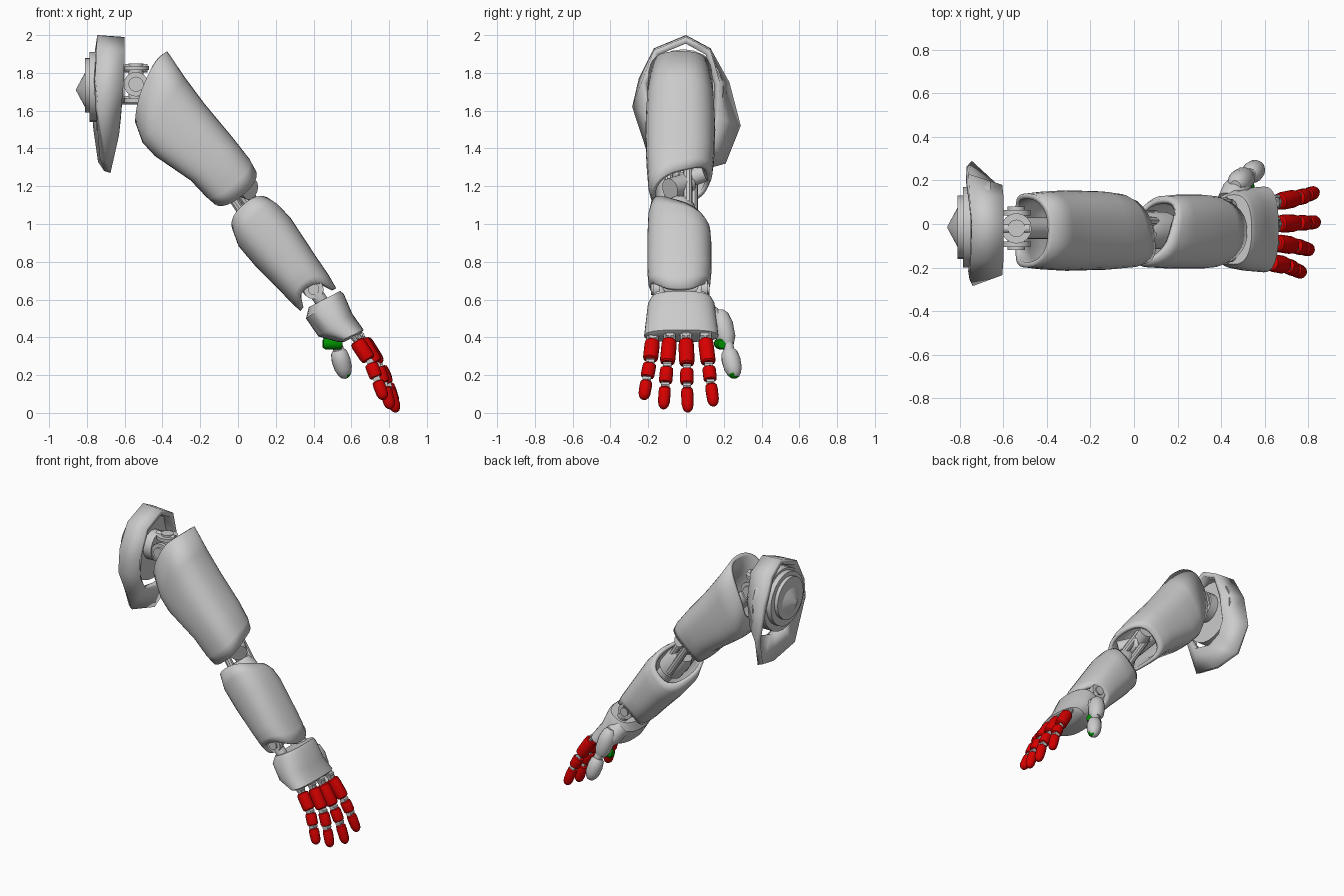
import bpy, bmesh, math
from mathutils import Vector as V

if "Cube" in bpy.data.objects:
    bpy.data.objects.remove(bpy.data.objects["Cube"])


def material(name, rgb):
    m = bpy.data.materials.new(name)
    m.diffuse_color = (*rgb, 1)
    m.use_nodes = True
    m.node_tree.nodes["Principled BSDF"].inputs["Base Color"].default_value = m.diffuse_color
    return m


GREY = material("light_grey", (0.6, 0.6, 0.6))
RED = material("red", (0.68, 0.0, 0.0))
GREEN = material("green", (0.0, 0.29, 0.0))


def skin(name, rings, mat, caps=True, thick=0, angle=35):
    """Join point rings into one surface, capped or given a wall thickness."""
    bm = bmesh.new()
    rows = [[bm.verts.new(p) for p in r] for r in rings]
    n = len(rows[0])
    for a, b in zip(rows, rows[1:]):
        for i in range(n):
            bm.faces.new((a[i], a[(i + 1) % n], b[(i + 1) % n], b[i]))
    if caps:
        bm.faces.new(rows[0])
        bm.faces.new(rows[-1])
    bmesh.ops.recalc_face_normals(bm, faces=bm.faces)
    # make sure the normals point outwards
    mid = sum((v.co for v in bm.verts), V()) / len(bm.verts)
    if sum(f.normal.dot(f.calc_center_median() - mid) * f.calc_area() for f in bm.faces) < 0:
        bmesh.ops.reverse_faces(bm, faces=bm.faces)
    me = bpy.data.meshes.new(name)
    bm.to_mesh(me)
    bm.free()
    me.materials.append(mat)
    ob = bpy.data.objects.new(name, me)
    bpy.context.collection.objects.link(ob)
    if thick:
        s = ob.modifiers.new("wall", "SOLIDIFY")
        s.thickness, s.offset = thick, -1
    bpy.ops.object.select_all(action='DESELECT')
    ob.select_set(True)
    bpy.context.view_layer.objects.active = ob
    bpy.ops.object.shade_smooth_by_angle(angle=math.radians(angle))
    return ob


def lathe(name, a, b, profile, mat, n=16):
    """Round part from a to b; profile holds (fraction along, radius)."""
    a, b = V(a), V(b)
    q = (b - a).to_track_quat('Z', 'Y')
    rings = [[a.lerp(b, t) + q @ V((r * math.cos(k * math.tau / n), r * math.sin(k * math.tau / n), 0))
              for k in range(n)] for t, r in profile]
    return skin(name, rings, mat)


def rod(name, a, b, r, mat=GREY, n=16):
    return lathe(name, a, b, [(0, r), (1, r)], mat, n)


def shell(name, stations, yc, axis, caps=False, thick=0.025, n=32, under=0.8):
    """Limb cover; a station is (top xz, bottom xz, half width, sideways slant, side notch).
    A low 'under' value makes the underside of the section squarer."""
    d = V((axis[0], 0, axis[1])).normalized()
    rings = []
    for (tx, tz), (bx, bz), w, slant, notch in stations:
        mid, half = V(((tx + bx) / 2, yc, (tz + bz) / 2)), V(((tx - bx) / 2, 0, (tz - bz) / 2))
        ring = []
        for k in range(n):
            c, s = math.cos(k * math.tau / n), math.sin(k * math.tau / n)
            c2 = math.copysign(abs(c) ** 0.8, c)
            s2 = math.copysign(abs(s) ** (under if c < 0 else 0.8), s)
            ring.append(mid + half * c2 + V((0, w * s2, 0)) + d * (slant * s + notch * s * s))
        rings.append(ring)
    return skin(name, rings, GREY, caps, 0 if caps else thick)


# Shoulder pad: faceted hood with a broad plate hanging below
outer = [(-.745, 0, 2), (-.755, .13, 1.93), (-.76, .23, 1.75), (-.745, .29, 1.52), (-.71, .21, 1.32),
         (-.675, .03, 1.27), (-.70, -.19, 1.33), (-.74, -.285, 1.62), (-.755, -.25, 1.77), (-.75, -.17, 1.93)]
inner = [(-.6, 0, 1.99), (-.6, .13, 1.92), (-.605, .18, 1.75), (-.62, .175, 1.56), (-.63, .12, 1.47),
         (-.64, .01, 1.44), (-.63, -.13, 1.47), (-.62, -.21, 1.58), (-.605, -.235, 1.75), (-.6, -.17, 1.92)]
skin("shoulder_pad", [outer, inner], GREY, False, 0.035, 15)

# Shoulder cap: stepped discs ending in a low cone
for i, (x0, x1, r, z) in enumerate([(-.66, -.75, .215, 1.71), (-.74, -.785, .185, 1.725), (-.78, -.81, .145, 1.735)]):
    rod(f"shoulder_disc_{i}", (x0, -.015, z), (x1, -.015, z), r, n=24)
lathe("shoulder_cone", (-.80, -.015, 1.71), (-.857, -.015, 1.71), [(0, .11), (1, .004)], GREY, 20)

# Shoulder universal joint
H = V((-.54, -.02, 1.74))
rod("shoulder_axle", (-.68, -.02, 1.74), (-.60, -.02, 1.74), .10, n=20)
rod("shoulder_hinge", H - V((0, .10, 0)), H + V((0, .10, 0)), .04)
rod("shoulder_swivel", H - V((0, 0, .095)), H + V((0, 0, .11)), .04)
for s in (-1, 1):
    rod(f"shoulder_fork_{s}", H + V((-.08, 0, s * .085)), H + V((.06, 0, s * .085)), .022)
    rod(f"shoulder_cheek_{s}", H + V((0, s * .06, 0)), H + V((0, s * .085, 0)), .065)
    rod(f"shoulder_plate_{s}", H + V((0, 0, s * .075)), H + V((0, 0, s * .097)), .07)
rod("upper_arm_core", H, (0, -.02, 1.16), .05)

# Upper arm cover
shell("upper_arm_cover", [((-.375, 1.915), (-.545, 1.54), .17, 0, -.045),
                          ((-.28, 1.775), (-.505, 1.43), .18, 0, -.01),
                          ((-.18, 1.64), (-.44, 1.36), .185, 0, 0),
                          ((-.03, 1.46), (-.25, 1.23), .18, -.02, 0),
                          ((.06, 1.345), (-.17, 1.145), .17, -.05, 0),
                          ((.09, 1.29), (-.13, 1.11), .155, -.065, 0)], -.03, (.65, -.76), under=.5)

# Elbow: hinge barrel, cross bar, linking rods and forearm socket
rod("elbow_barrel", (-.03, .01, 1.215), (.065, -.085, 1.185), .057, n=20)
rod("elbow_cross_bar", (-.04, -.03, 1.22), (-.02, .10, 1.27), .045, n=20)
for i, (dx, dy) in enumerate([(-.04, -.07), (.0, -.03), (.03, .03), (-.02, .06)]):
    rod(f"elbow_rod_{i}", (-.06 + dx, -.02 + dy, 1.28 + dx * .8), (.12 + dx, -.02 + dy, 1.0 + dx * .8), .024, n=10)
lathe("elbow_socket", (.04, -.03, 1.11), (.14, -.03, .98), [(0, .065), (.3, .085), (1, .085)], GREY, 20)
rod("forearm_core", (.08, -.03, 1.06), (.40, -.03, .655), .055)

# Forearm cover
shell("forearm_cover", [((.175, 1.125), (-.02, .955), .15, .08, .0),
                        ((.215, 1.10), (.005, .88), .165, .055, 0),
                        ((.28, 1.03), (.09, .78), .17, .02, 0),
                        ((.415, .825), (.21, .66), .17, 0, -.01),
                        ((.48, .73), (.285, .58), .165, 0, -.05),
                        ((.52, .66), (.33, .54), .155, 0, -.085)], -.035, (.63, -.77))

# Wrist hinge and fork
W = V((.40, -.03, .655))
rod("wrist_axle", W - V((0, .155, 0)), W + V((0, .155, 0)), .03)
for s in (-1, 1):
    rod(f"wrist_disc_{s}", W + V((0, s * .11, 0)), W + V((0, s * .145, 0)), .053)
    rod(f"wrist_arm_{s}", W + V((0, s * .115, 0)), (.47, -.03 + s * .105, .55), .036)

# Palm
shell("palm", [((.54, .645), (.375, .56), .16, 0, 0),
               ((.56, .63), (.36, .50), .178, 0, 0),
               ((.605, .525), (.425, .405), .19, 0, 0),
               ((.665, .44), (.53, .375), .197, 0, 0),
               ((.65, .42), (.56, .375), .175, 0, 0)], -.025, (.6, -.8), caps=True)

# Fingers: three red segments on grey joints
SEG = [(0, .7), (.05, .92), (.2, 1), (.82, 1), (.95, .92), (1, .7)]
TIP = [(0, .7), (.06, .93), (.25, 1), (.7, .95), (.86, .78), (.95, .52), (1, .18)]
fingers = {
    "little": [(.615, -.175, .40), (.70, -.19, .27), (.735, -.207, .18), (.775, -.225, .07)],
    "ring": [(.64, -.085, .41), (.738, -.10, .25), (.775, -.11, .15), (.81, -.12, .02)],
    "middle": [(.65, 0, .41), (.75, .005, .24), (.795, .005, .145), (.84, .01, 0.003)],
    "index": [(.65, .10, .41), (.75, .12, .25), (.79, .13, .165), (.835, .148, .035)]}
for f, pts in fingers.items():
    p = [V(q) for q in pts]
    for i, r in enumerate((.041, .036, .033)):
        lo = p[i].lerp(p[i + 1], .15 if i == 0 else .1)
        hi = p[i].lerp(p[i + 1], 1 if i == 2 else .92)
        lathe(f"{f}_finger_segment_{i}", lo, hi, [(t, r * k) for t, k in (TIP if i == 2 else SEG)], RED, 14)
        rod(f"{f}_finger_joint_{i}", p[i] - V((0, .022, 0)), p[i] + V((0, .022, 0)), .02, n=10)
        rod(f"{f}_finger_bone_{i}", p[i], p[i].lerp(p[i + 1], .4), .017, n=10)
    # knuckle fork
    for s in (-1, 1):
        off = V((0, s * .021, 0))
        rod(f"{f}_knuckle_{s}", p[0] + V((-.035, 0, .045)) + off, p[0].lerp(p[1], .22) + off, .011, n=8)

# Thumb: root, two grey segments, green pad and fingertip
lathe("thumb_root", (.44, .10, .53), (.49, .19, .45), [(0, .06), (.6, .065), (1, .05)], GREY)
lathe("thumb_lower", (.465, .175, .54), (.515, .22, .36), [(0, .025), (.12, .045), (.4, .056), (.8, .052), (1, .035)], GREY)
rod("thumb_joint", (.515, .22, .38), (.54, .23, .32), .028, n=12)
tip = lathe("thumb_tip", (.53, .225, .335), (.572, .262, .183),
            [(0, .03), (.1, .043), (.35, .05), (.65, .047), (.85, .036), (.96, .022), (1, .007)], GREY)
tip.data.materials.append(GREEN)
for f in tip.data.polygons:
    if f.center.z < .205 and f.normal.x > 0.4:
        f.material_index = 1
lathe("thumb_pad", (.45, .175, .367), (.55, .19, .364), [(0, .022), (.12, .03), (.88, .03), (1, .022)], GREEN, 12)
